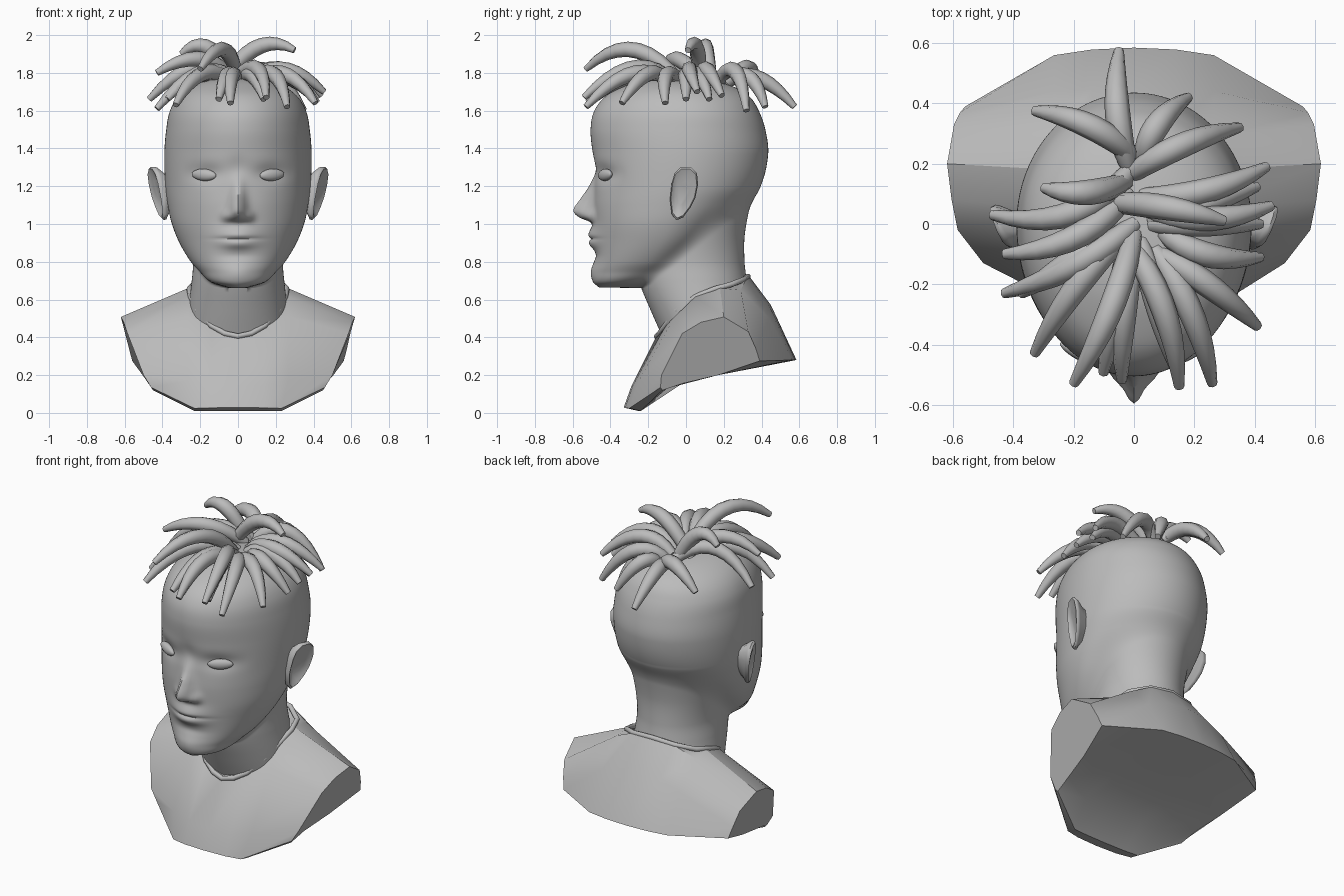
import bpy, bmesh, math
from mathutils import Vector

if "Cube" in bpy.data.objects:
    bpy.data.objects.remove(bpy.data.objects["Cube"])

grey = bpy.data.materials.new("plain_grey")
grey.diffuse_color = (0.5, 0.5, 0.5, 1)
grey.use_nodes = True
grey.node_tree.nodes["Principled BSDF"].inputs["Base Color"].default_value = grey.diffuse_color


def make(name, rings, angle=40, caps=True):
    """Skin a list of closed rings into one smooth object."""
    bm = bmesh.new()
    rows = [[bm.verts.new(p) for p in r] for r in rings]
    n = len(rows[0])
    for a, b in zip(rows, rows[1:]):
        for i in range(n):
            j = (i + 1) % n
            bm.faces.new((a[i], a[j], b[j], b[i]))
    if caps:
        bm.faces.new(rows[0][::-1])
        bm.faces.new(rows[-1])
    bmesh.ops.recalc_face_normals(bm, faces=bm.faces)
    me = bpy.data.meshes.new(name)
    bm.to_mesh(me)
    bm.free()
    me.materials.append(grey)
    ob = bpy.data.objects.new(name, me)
    bpy.context.collection.objects.link(ob)
    bpy.ops.object.select_all(action='DESELECT')
    ob.select_set(True)
    bpy.context.view_layer.objects.active = ob
    bpy.ops.object.shade_smooth_by_angle(angle=math.radians(angle))
    return ob


def interp(keys, z):
    """Smooth interpolation of key rows (z, a, b, ...)."""
    k = 0
    while k < len(keys) - 2 and z > keys[k + 1][0]:
        k += 1
    p, q = keys[k], keys[k + 1]
    o, r = keys[max(k - 1, 0)], keys[min(k + 2, len(keys) - 1)]
    h = q[0] - p[0]
    t = min(max((z - p[0]) / h, 0), 1)
    out = []
    for i in range(1, len(p)):
        m0 = (q[i] - o[i]) / (q[0] - o[0]) * h
        m1 = (r[i] - p[i]) / (r[0] - p[0]) * h
        out.append((2*t**3 - 3*t*t + 1) * p[i] + (t**3 - 2*t*t + t) * m0
                   + (3*t*t - 2*t**3) * q[i] + (t**3 - t*t) * m1)
    return out


CY = -.1


def reach(s, c, hw, yf, yb, yc):
    """Distance from the axis to an egg-shaped outline in direction (s, c)."""
    lo, hi = 0, .8
    for _ in range(20):
        r = (lo + hi) / 2
        y = CY + r * c - yc
        if (r * s / hw) ** 2 + (y / ((yb - yc) if y > 0 else (yc - yf))) ** 2 < 1:
            lo = r
        else:
            hi = r
    return lo


def bump(x, z, cx, cz, sx, sz):
    return math.exp(-((x - cx) / sx) ** 2 - ((z - cz) / sz) ** 2)


# Head and neck outlines: z, half width, front y, back y, y of widest point
HEAD = [(.665, .06, -.46, -.03, -.35), (.69, .14, -.486, -.02, -.33), (.75, .205, -.492, 0, -.25),
        (.80, .25, -.486, .03, -.2), (.9, .31, -.482, .12, -.13), (1.0, .35, -.488, .22, -.09),
        (1.1, .372, -.492, .32, -.05), (1.2, .385, -.488, .395, -.02), (1.37, .39, -.495, .435, 0),
        (1.5, .38, -.505, .42, 0), (1.6, .36, -.485, .385, 0), (1.68, .31, -.42, .33, -.02),
        (1.735, .23, -.31, .23, -.05), (1.765, .13, -.21, .08, -.07), (1.775, .01, -.11, -.09, -.1)]
NECK = [(.38, .27, -.115, .36, .1), (.55, .262, -.19, .345, .08), (.7, .245, -.25, .322, .05),
        (.8, .238, -.26, .31, .04), (.95, .255, -.24, .312, .05), (1.2, .31, -.15, .36, .05)]
NOSE = [(.99, 0, .03), (1.01, .015, .045), (1.035, .075, .045), (1.07, .105, .043), (1.13, .07, .037),
        (1.2, .027, .034), (1.28, 0, .03), (1.4, 0, .03)]


def face(p):
    """Push nose, lips, chin and eye sockets into the front of the head."""
    x, z = abs(p.x), p.z
    if p.y > -.28 or z < .665:
        return p
    d = .024 * bump(x, z, .17, 1.265, .09, .05) + .012 * bump(x, z, 0, 1.29, .08, .06)
    if .99 < z < 1.4:
        amp, w = interp(NOSE, z)
        d -= amp * math.exp(-(x / w) ** 2)
    d -= .024 * bump(x, z, .06, 1.04, .025, .03)
    d -= .034 * bump(x, z, 0, .935, .11, .05) + .014 * bump(x, z, 0, .89, .09, .022)
    d += .014 * bump(x, z, 0, .922, .1, .009)
    d -= .012 * bump(x, z, 0, .74, .08, .05)
    d += .008 * bump(x, z, 0, .83, .1, .025)
    p.y += d * min(1, (-.28 - p.y) / .06)
    return p


# Head blended into the neck
rings = []
levels = [.38 + .28 * i / 12 for i in range(13)] + [.665 + 1.11 * i / 130 for i in range(131)]
for z in levels:
    ring = []
    hd = interp(HEAD, z) if z >= .665 else None
    nk = interp(NECK, z) if z <= 1.2 else None
    for i in range(144):
        a = 2 * math.pi * i / 144
        s, c = math.sin(a), -math.cos(a)
        r1 = reach(s, c, *hd) if hd else 0
        r2 = reach(s, c, *nk) if nk else 0
        blend = max(.05 - abs(r1 - r2), 0) if hd and nk else 0
        r = max(r1, r2) + blend ** 2 / .2
        ring.append(face(Vector((r * s, CY + r * c, z))))
    rings.append(ring)
make("head_and_neck", rings, 55)

# Eyes: almond bulges
for side, tag in ((1, "left"), (-1, "right")):
    eye = []
    for i in range(1, 16):
        t = math.pi * i / 16
        u, r = -math.cos(t), math.sin(t) ** 1.2
        eye.append([(side * (.18 + .066 * u), -.428 + .03 * u - .026 * r * math.cos(a),
                     1.26 + .004 * u + .032 * r * math.sin(a))
                    for a in (2 * math.pi * k / 16 for k in range(16))])
    make(tag + "_eye", eye, 60)

# Ears: flared shells with a shallow hollow
EAR = [(-.075, 1.22), (-.06, 1.27), (-.025, 1.303), (.025, 1.303), (.058, 1.27), (.064, 1.21),
       (.05, 1.14), (.022, 1.085), (-.015, 1.035), (-.05, 1.02), (-.075, 1.05), (-.085, 1.13)]


def ear_ring(side, scale, base, flare):
    cy, cz = -.02, 1.165
    return [(side * (base + flare * ((y + .08) * .35 + (z - 1.02) * .15)),
             cy + (y - cy) * scale, cz + (z - cz) * scale) for y, z in EAR]


for side, tag in ((1, "left"), (-1, "right")):
    make(tag + "_ear", [ear_ring(side, s, b, f) for s, b, f in
         ((.65, .33, .2), (.75, .36, .5), (.97, .37, .95), (1, .382, 1), (.92, .393, 1),
          (.75, .388, .9), (.45, .386, .75))], 50)

# Shirt bust: closed (y, z) outlines at the middle and seam, then the arm cut
MID = [(-.25, .01), (-.33, .028), (-.29, .14), (-.155, .41), (-.1, .42), (.28, .69), (.33, .73),
       (.45, .57), (.585, .28), (.17, .2), (-.1, .13)]
SEAM = [(-.24, .01), (-.3, .024), (-.25, .17), (-.06, .51), (.05, .615), (.18, .66), (.29, .65),
        (.44, .5), (.56, .28), (.17, .2), (-.1, .13)]
ARM = [(.45, -.125, .12), (.46, -.135, .135), (.5, -.13, .2), (.585, -.02, .42), (.605, .08, .48),
       (.62, .2, .508), (.597, .33, .43), (.577, .37, .34), (.56, .39, .275), (.505, .17, .2),
       (.465, -.02, .155)]
half = []
for x, mix, collar_mix in ((0, 0, 0), (.14, .25, .45), (.265, 1, 1)):
    row = []
    for k, (p, q) in enumerate(zip(MID, SEAM)):
        t = collar_mix if 3 <= k <= 5 else mix
        inset = .035 if x > .2 and k < 2 else 0
        row.append((x - inset, p[0] + (q[0] - p[0]) * t, p[1] + (q[1] - p[1]) * t))
    half.append(row)
half.append(ARM)
mirrored = [[(-x, y, z) for x, y, z in r] for r in half[:0:-1]]
make("shirt", mirrored + half, 35)


def tube(name, path, radii, n=8, closed=False):
    """Round tube along a path with a radius at each point."""
    rings = []
    m = len(path)
    for i, p in enumerate(path):
        a = path[(i - 1) % m] if closed else path[max(i - 1, 0)]
        b = path[(i + 1) % m] if closed else path[min(i + 1, m - 1)]
        t = (b - a).normalized()
        u = t.cross(Vector((0, 0, 1))).normalized()
        v = u.cross(t)
        rings.append([p + radii[i] * (u * math.cos(q) + v * math.sin(q))
                      for q in (2 * math.pi * k / n for k in range(n))])
    if closed:
        rings.append(rings[0])
    return make(name, rings, 50, caps=not closed)


# Collar band around the neck opening
right = [(0, -.155, .405), (.07, -.14, .42), (.14, -.11, .46), (.215, -.05, .545), (.25, .05, .615),
         (.258, .15, .655), (.235, .24, .68), (.14, .31, .708), (0, .328, .722)]
loop = right + [(-x, y, z) for x, y, z in right[-2:0:-1]]
tube("collar", [Vector(p) for p in loop], [.015] * len(loop), 8, True)

# Hair locks: root x, y; tip x, y, z; arch height; sideways bend
LOCKS = [(-.02, .2, -.05, .575, 1.62, 1.82, .03), (.03, .22, .18, .42, 1.62, 1.83, .04),
         (-.01, .23, -.33, .375, 1.72, 1.88, -.04), (0, .17, .35, .32, 1.6, 1.9, .03),
         (.03, .09, .44, .19, 1.68, 1.88, -.04), (.04, .05, .455, .06, 1.7, 1.87, -.05),
         (-.08, .07, .3, .01, 1.92, 2.0, .02), (.1, -.03, .42, -.11, 1.64, 1.84, -.05),
         (.08, -.1, .41, -.34, 1.64, 1.85, .02), (.07, -.09, .26, -.53, 1.62, 1.86, .04),
         (-.02, -.06, .15, -.54, 1.67, 1.9, .05), (0, -.1, -.04, -.52, 1.64, 1.83, -.02),
         (0, -.03, -.2, -.53, 1.82, 2.02, .03), (-.02, -.02, -.33, -.43, 1.63, 1.86, -.03),
         (0, .0, -.43, -.23, 1.61, 1.88, .04), (-.02, .17, -.47, .03, 1.66, 1.92, .10),
         (-.02, .1, -.43, -.1, 1.8, 1.93, .07), (-.03, .14, -.3, .12, 1.9, 2.0, .04)]
# Lower layer of locks fanned around the crown
for deg in (0, 14, 207, 256, 289):
    c, s = math.cos(math.radians(deg)), math.sin(math.radians(deg))
    LOCKS.append((.06 * c, .06 * s, .42 * c, .51 * s, 1.66, 1.83, 0))
for i, (rx, ry, tx, ty, tz, top, bend) in enumerate(LOCKS):
    a, c = Vector((rx, ry, 1.75)), Vector((tx, ty, tz))
    d = (c - a).normalized()
    b = a.lerp(c, .47) + Vector((-d.y, d.x, 0)) * bend * 1.5
    b.z = top + .04
    steps = [k / 9 for k in range(10)]
    path = [a * (1 - t) ** 2 + b * 2 * t * (1 - t) + c * t * t for t in steps]
    tube("hair_lock_%d" % (i + 1), path, [.03 + .06 * t - .073 * t * t for t in steps])
